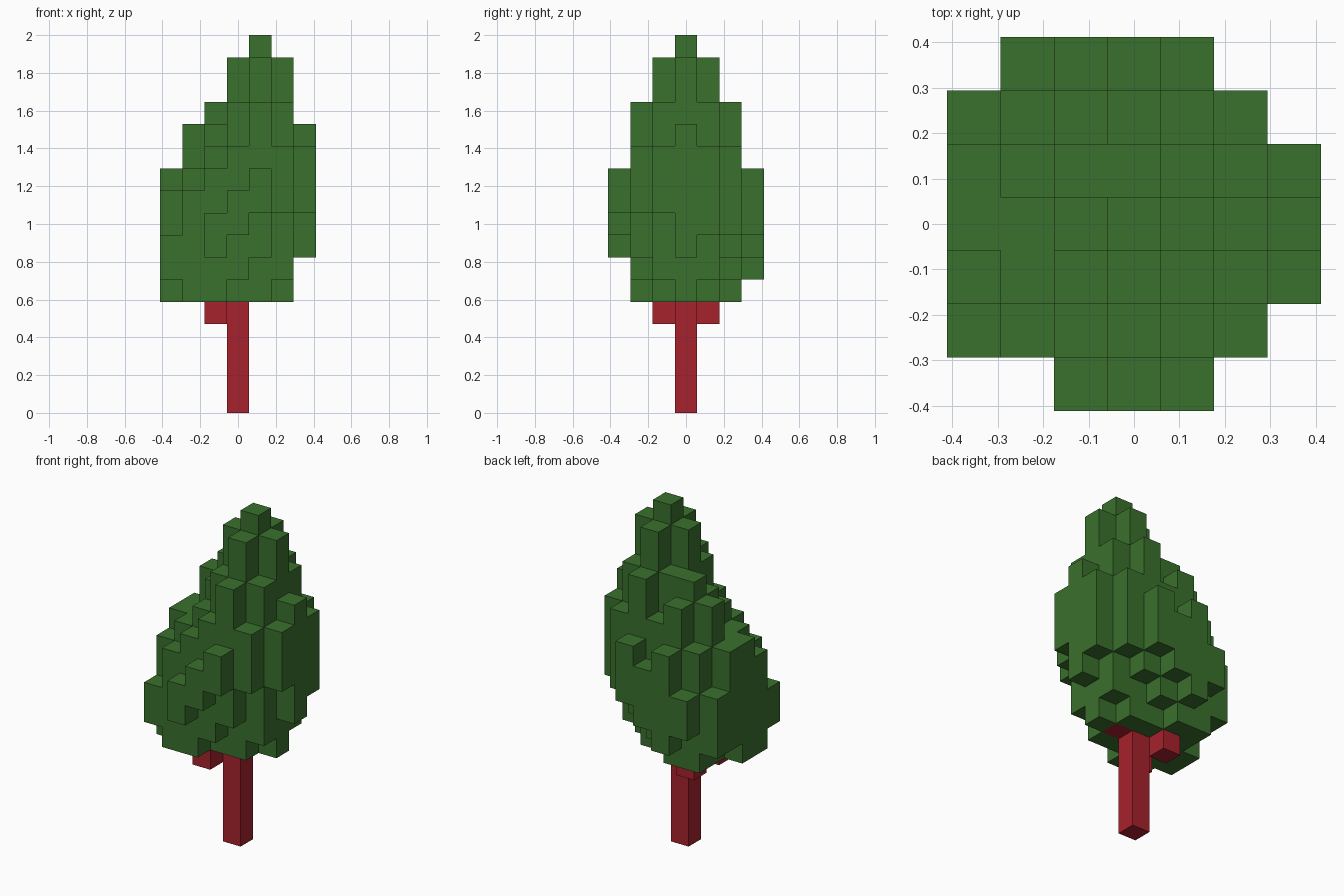
import bpy
import bmesh
from math import radians
from mathutils import Vector

CELL = 2 / 17  # edge length of one cube

if "Cube" in bpy.data.objects:
    bpy.data.objects.remove(bpy.data.objects["Cube"], do_unlink=True)


def make_material(name, color):
    material = bpy.data.materials.new(name)
    material.use_nodes = True
    material.diffuse_color = color
    material.node_tree.nodes["Principled BSDF"].inputs["Base Color"].default_value = color
    return material


def column(x, y, bottom, top):
    """Cells of one upright stack of cubes."""
    return {(x, y, z) for z in range(bottom, top)}


def build_blocks(name, cells, solid, material):
    """Make a clean block mesh from cells, skipping faces buried in solid."""
    bm = bmesh.new()
    corners = {}

    def corner(point):
        key = tuple(round(2 * c) for c in point)
        if key not in corners:
            corners[key] = bm.verts.new(point * CELL)
        return corners[key]

    for cell in sorted(cells):
        center = Vector(cell) + Vector((0, 0, 0.5))
        for axis in range(3):
            for sign in (-1, 1):
                normal = Vector((0, 0, 0))
                normal[axis] = sign
                neighbour = tuple(int(c + n) for c, n in zip(cell, normal))
                if neighbour in solid:
                    continue
                u = Vector((0, 0, 0))
                u[(axis + 1) % 3] = 0.5
                v = normal.cross(u)
                middle = center + normal / 2
                bm.faces.new([corner(middle + offset)
                              for offset in (-u - v, u - v, u + v, -u + v)])

    # Merge flat neighbouring squares into single faces
    bmesh.ops.dissolve_limit(bm, angle_limit=radians(1), verts=bm.verts, edges=bm.edges)
    mesh = bpy.data.meshes.new(name)
    bm.to_mesh(mesh)
    bm.free()
    mesh.materials.append(material)
    obj = bpy.data.objects.new(name, mesh)
    bpy.context.collection.objects.link(obj)
    return obj


leaf_green = make_material("leaf green", (0.042, 0.160, 0.026, 1))
bark_red = make_material("bark red", (0.390, 0.016, 0.026, 1))

# Trunk with its bend into the crown and two short branches
trunk = column(0, 0, 0, 5) | column(1, 0, 5, 6)
trunk |= column(-1, -1, 4, 5) | column(-1, 1, 4, 5)

# Leaning crown: each row runs along x as (bottom, top) stacks
crown_rows = {
    3: (-2, [(7, 9), (6, 11), (7, 10), (8, 11)]),
    2: (-3, [(6, 9), (5, 11), (5, 13), (6, 12), (7, 14), (8, 12)]),
    1: (-3, [(6, 11), (5, 13), (5, 14), (5, 14), (5, 16), (6, 14), (8, 12)]),
    0: (-3, [(5, 11), (5, 11), (5, 13), (5, 16), (5, 17), (5, 16), (7, 13)]),
    -1: (-3, [(5, 10), (5, 11), (5, 12), (5, 14), (5, 16), (6, 14), (9, 12)]),
    -2: (-3, [(6, 8), (5, 10), (5, 11), (6, 12), (7, 14), (9, 12)]),
    -3: (-1, [(7, 9), (8, 10), (9, 11)]),
}
crown = set()
for y, (first_x, stacks) in crown_rows.items():
    for step, (bottom, top) in enumerate(stacks):
        crown |= column(first_x + step, y, bottom, top)
crown -= trunk

solid = trunk | crown
build_blocks("trunk", trunk, solid, bark_red)
build_blocks("leaf_crown", crown, solid, leaf_green)
